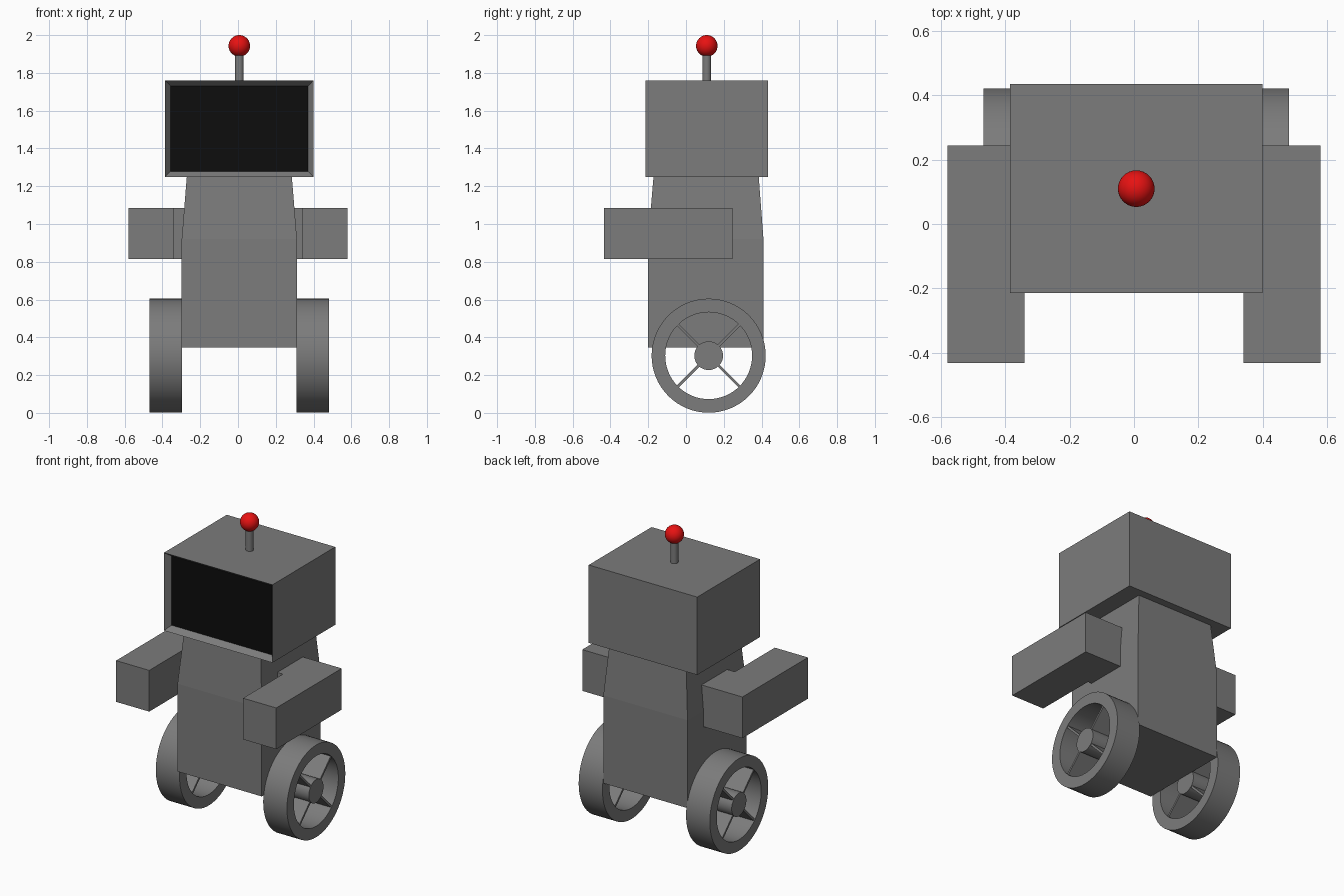
import bpy, bmesh, math
from mathutils import Matrix, Vector

if "Cube" in bpy.data.objects:
    bpy.data.objects.remove(bpy.data.objects["Cube"])

CX, CY = 0.007, 0.115      # centre line of the body, head and wheels


def material(name, rgb):
    m = bpy.data.materials.new(name)
    m.diffuse_color = (*rgb, 1)
    m.use_nodes = True
    m.node_tree.nodes["Principled BSDF"].inputs["Base Color"].default_value = m.diffuse_color
    return m


grey = material("grey", (0.2, 0.2, 0.2))
black = material("screen_black", (0.004, 0.004, 0.004))
red = material("red", (0.8, 0.006, 0.006))


def finish(bm, name, mats, smooth=False):
    bmesh.ops.recalc_face_normals(bm, faces=bm.faces)
    mesh = bpy.data.meshes.new(name)
    bm.to_mesh(mesh)
    bm.free()
    for m in mats:
        mesh.materials.append(m)
    ob = bpy.data.objects.new(name, mesh)
    bpy.context.collection.objects.link(ob)
    if smooth:
        bpy.ops.object.select_all(action='DESELECT')
        ob.select_set(True)
        bpy.context.view_layer.objects.active = ob
        bpy.ops.object.shade_smooth_by_angle(angle=math.radians(35))
    return ob


def add_box(bm, lo, hi):
    lo, hi = Vector(lo), Vector(hi)
    mat = Matrix.Translation((lo + hi) / 2) @ Matrix.Diagonal((*(hi - lo), 1))
    bmesh.ops.create_cube(bm, size=1, matrix=mat)


# Head: box with a recessed, sloped-frame screen
bm = bmesh.new()
add_box(bm, (-0.386, -0.215, 1.25), (0.40, 0.435, 1.76))
bm.normal_update()
front = min(bm.faces, key=lambda f: f.calc_center_median().y)
bmesh.ops.inset_region(bm, faces=[front], thickness=0.04, depth=0)
for v in front.verts:
    v.co.y += 0.038
front.material_index = 1
finish(bm, "head", [grey, black])

# Body: straight lower part, tapering towards the neck
bm = bmesh.new()
levels = [(0.345, -0.298, 0.312, -0.20, 0.41),
          (0.92, -0.298, 0.312, -0.20, 0.41),
          (1.25, -0.271, 0.285, -0.172, 0.385)]
rings = [[bm.verts.new((x, y, z)) for x, y in ((x0, y0), (x1, y0), (x1, y1), (x0, y1))]
         for z, x0, x1, y0, y1 in levels]
for a, b in zip(rings, rings[1:]):
    for i in range(4):
        j = (i + 1) % 4
        bm.faces.new((a[i], a[j], b[j], b[i]))
bm.faces.new(rings[0][::-1])
bm.faces.new(rings[-1])
finish(bm, "body", [grey])

# Arms: L-shaped outline seen from above, extruded upwards
for side, name in ((-1, "left_arm"), (1, "right_arm")):
    bm = bmesh.new()
    outline = [(0.58, -0.433), (0.58, 0.245), (0.27, 0.245),
               (0.27, -0.02), (0.34, -0.02), (0.34, -0.433)]
    face = bm.faces.new([bm.verts.new((side * x, y, 0.815)) for x, y in outline])
    ext = bmesh.ops.extrude_face_region(bm, geom=[face])
    for v in ext["geom"]:
        if isinstance(v, bmesh.types.BMVert):
            v.co.z = 1.085
    finish(bm, name, [grey])

# Wheels: wide rim, hub and four diagonal plank spokes
HUB_Y, HUB_Z, N = 0.12, 0.303, 64
R_OUT, R_IN, R_HUB = 0.302, 0.23, 0.076
for side, name in ((-1, "left"), (1, "right")):
    x0, x1 = sorted((CX + side * 0.303, CX + side * 0.475))
    bm = bmesh.new()
    profile = [(x0, R_IN), (x0, R_OUT), (x1, R_OUT), (x1, R_IN)]
    loops = [[bm.verts.new((x, HUB_Y + r * math.cos(2 * math.pi * i / N),
                            HUB_Z + r * math.sin(2 * math.pi * i / N)))
              for x, r in profile] for i in range(N)]
    for i in range(N):
        a, b = loops[i], loops[(i + 1) % N]
        for k in range(4):
            m = (k + 1) % 4
            bm.faces.new((a[k], a[m], b[m], b[k]))
    finish(bm, name + "_wheel_rim", [grey], True)

    centre = Matrix.Translation(((x0 + x1) / 2, HUB_Y, HUB_Z))
    bm = bmesh.new()
    bmesh.ops.create_cone(bm, cap_ends=True, segments=40, radius1=R_HUB, radius2=R_HUB,
                          depth=x1 - x0, matrix=centre @ Matrix.Rotation(math.pi / 2, 4, 'Y'))
    finish(bm, name + "_wheel_hub", [grey], True)

    bm = bmesh.new()
    for k in range(4):
        turn = Matrix.Rotation(math.pi / 4 + k * math.pi / 2, 4, 'X')
        size = Matrix.Diagonal((x1 - x0 - 0.01, R_IN - R_HUB + 0.03, 0.014, 1))
        shift = Matrix.Translation((0, (R_IN + R_HUB) / 2, 0))
        bmesh.ops.create_cube(bm, size=1, matrix=centre @ turn @ shift @ size)
    finish(bm, name + "_wheel_spokes", [grey])

# Antenna rod and ball
bm = bmesh.new()
bmesh.ops.create_cone(bm, cap_ends=True, segments=32, radius1=0.023, radius2=0.023,
                      depth=0.18, matrix=Matrix.Translation((CX, 0.11, 1.83)))
finish(bm, "antenna_rod", [grey], True)
bm = bmesh.new()
bmesh.ops.create_uvsphere(bm, u_segments=32, v_segments=20, radius=0.057,
                          matrix=Matrix.Translation((CX, 0.11, 1.943)))
finish(bm, "antenna_ball", [red], True)
